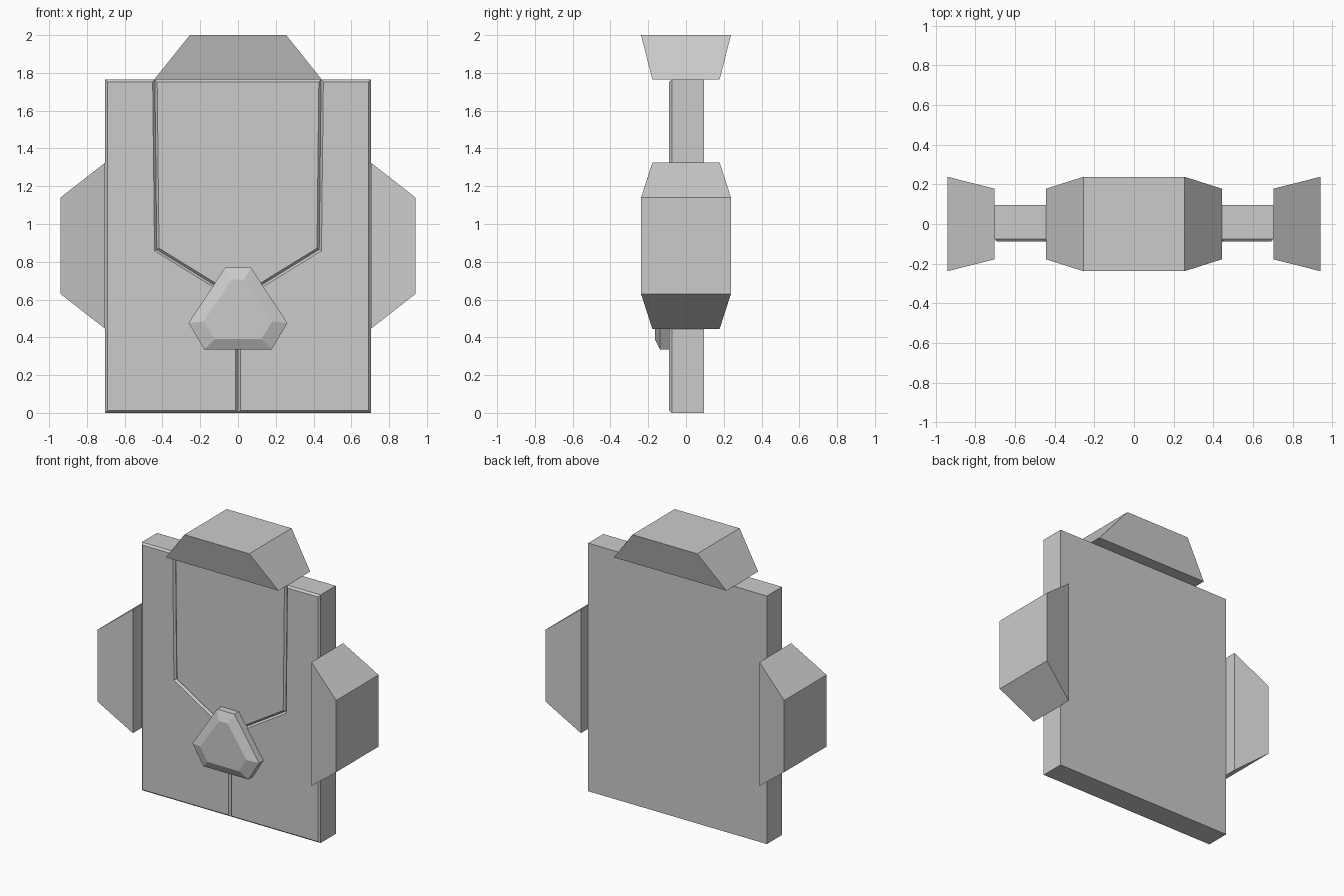
import bpy, bmesh

if "Cube" in bpy.data.objects:
    bpy.data.objects.remove(bpy.data.objects["Cube"])


def make_object(name, bm):
    mesh = bpy.data.meshes.new(name)
    bm.to_mesh(mesh)
    bm.free()
    obj = bpy.data.objects.new(name, mesh)
    bpy.context.collection.objects.link(obj)
    return obj


def loft(name, rings):
    """Closed solid skinned through rings of equal point count."""
    bm = bmesh.new()
    loops = [[bm.verts.new(p) for p in ring] for ring in rings]
    n = len(loops[0])
    for a, b in zip(loops, loops[1:]):
        for i in range(n):
            j = (i + 1) % n
            bm.faces.new((a[i], a[j], b[j], b[i]))
    bm.faces.new(loops[0])
    bm.faces.new(loops[-1])
    bmesh.ops.recalc_face_normals(bm, faces=bm.faces)
    return make_object(name, bm)


def panel(name, outline, y=-0.075, width=0.012, depth=0.014):
    """Front plate with a chamfered rim; outline is (x, z), counterclockwise."""
    bm = bmesh.new()
    face = bm.faces.new([bm.verts.new((x, y, z)) for x, z in outline])
    bm.normal_update()
    bmesh.ops.inset_region(bm, faces=[face], thickness=width, depth=depth,
                           use_boundary=True, use_even_offset=True)
    return make_object(name, bm)


def mirrored(points):
    return [(-x, z) for x, z in reversed(points)]


def rect(hx, hy):
    return [(-hx, -hy), (hx, -hy), (hx, hy), (-hx, hy)]


H, W = 1.765, 0.703

# Main slab
loft("body_slab", [[(x, y, z) for x, z in ((-W, 0), (W, 0), (W, H), (-W, H))]
                   for y in (-0.075, 0.095)])

# Chamfered front plates meeting in V grooves
side = [(0, 0), (W, 0), (W, H), (0.44, H), (0.43, 0.865), (0, 0.6)]
panel("right_front_plate", side)
panel("left_front_plate", mirrored(side))
panel("centre_front_plate", [(0, 0.6), (0.43, 0.865), (0.44, H),
                             (-0.44, H), (-0.43, 0.865)])

# Faceted clasp
outer = [(0.178, 0.335), (0.262, 0.475), (0.068, 0.77)]
inner = [(0.124, 0.39), (0.182, 0.485), (0.034, 0.705)]
levels = [(-0.075, outer), (-0.137, outer), (-0.165, inner)]
loft("clasp", [[(x, y, z) for x, z in half + mirrored(half)]
               for y, half in levels])

# Top block: narrows in x while widening in y
loft("top_block", [[(x, y, z) for x, y in rect(hx, hy)]
                   for z, hx, hy in ((H, 0.443, 0.178), (2.0, 0.255, 0.238))])

# Side blocks: same shape turned outward
for label, s in (("left", -1), ("right", 1)):
    loft(label + "_side_block",
         [[(s * x, y, 0.885 + z) for z, y in rect(hz, hy)]
          for x, hz, hy in ((W, 0.44, 0.178), (0.94, 0.255, 0.238))])
